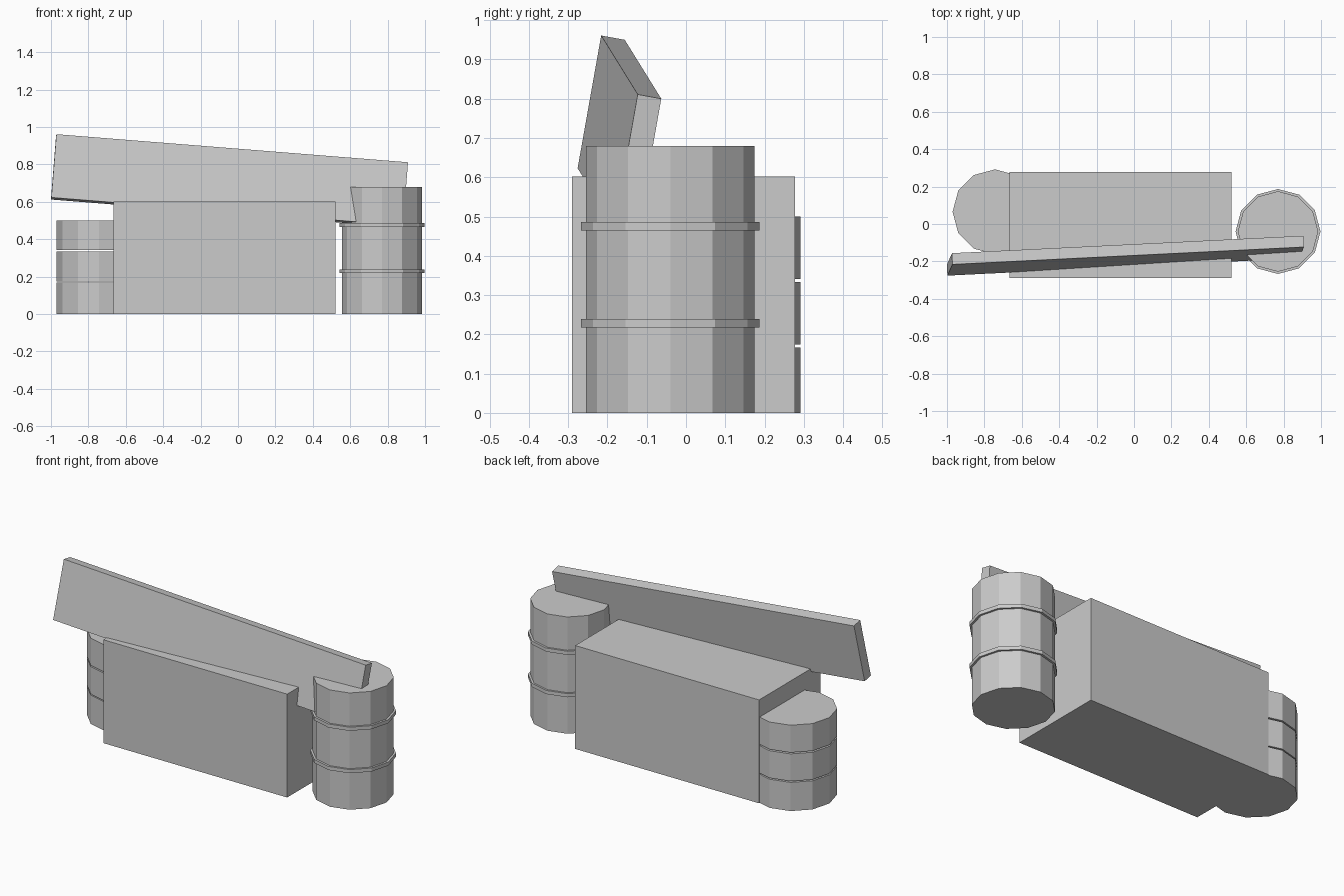
import bpy
import bmesh
from mathutils import Matrix, Vector

default_cube = bpy.data.objects.get("Cube")
if default_cube:
    bpy.data.objects.remove(default_cube, do_unlink=True)

grey = bpy.data.materials.new("plain grey")
grey.use_nodes = True
colour = (0.6, 0.6, 0.6, 1)
grey.diffuse_color = colour
grey.node_tree.nodes["Principled BSDF"].inputs["Base Color"].default_value = colour


def finish(name, bm):
    """Turn a bmesh into a flat shaded grey object."""
    bmesh.ops.recalc_face_normals(bm, faces=bm.faces)
    mesh = bpy.data.meshes.new(name)
    bm.to_mesh(mesh)
    bm.free()
    mesh.materials.append(grey)
    obj = bpy.data.objects.new(name, mesh)
    bpy.context.collection.objects.link(obj)
    return obj


def slab(name, corner, along, across, up):
    """Box spanned by three edge vectors from one corner."""
    edges = [Vector(v) for v in (along, across, up)]
    bm = bmesh.new()
    bmesh.ops.create_cube(bm, size=1)
    for v in bm.verts:
        steps = v.co + Vector((0.5, 0.5, 0.5))
        v.co = Vector(corner) + sum((e * s for e, s in zip(edges, steps)), Vector())
    return finish(name, bm)


def drum(name, x, y, bottom, top, radius):
    """Twelve-sided upright drum."""
    bm = bmesh.new()
    place = Matrix.Translation((x, y, (bottom + top) / 2))
    bmesh.ops.create_cone(bm, cap_ends=True, segments=12, radius1=radius,
                          radius2=radius, depth=top - bottom, matrix=place)
    return finish(name, bm)


# Large crate
slab("crate", (-0.665, -0.29, 0), (1.185, 0, 0), (0, 0.567, 0), (0, 0, 0.602))

# Tall barrel with two raised hoops
drum("tall_barrel", 0.77, -0.04, 0, 0.68, 0.215)
for label, low in (("lower", 0.218), ("upper", 0.465)):
    drum(label + "_barrel_hoop", 0.77, -0.04, low, low + 0.021, 0.227)

# Short barrel in three sections with thin gaps, partly inside the crate
for label, low, high in (("bottom", 0, 0.167), ("middle", 0.174, 0.333), ("top", 0.341, 0.5)):
    drum("short_barrel_" + label, -0.743, 0.065, low, high, 0.227)

# Tilted plank leaning over the crate and into the tall barrel
slab("leaning_plank", (-0.998, -0.276, 0.623),
     (1.88, 0.093, -0.15), (-0.002, 0.06, -0.011), (0.027, 0.06, 0.338))
